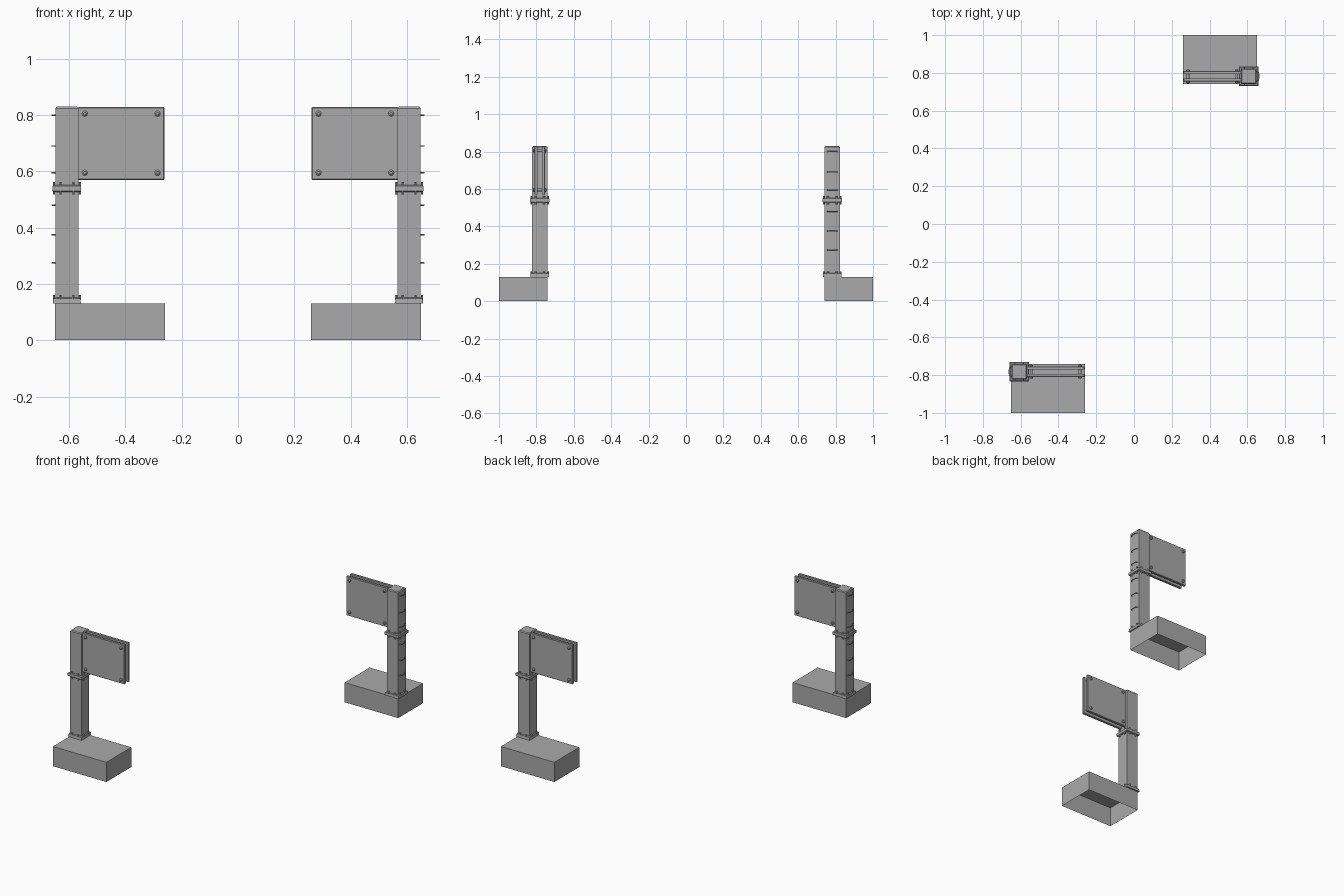
import bpy, bmesh, math
from mathutils import Matrix, Vector

if "Cube" in bpy.data.objects:
    bpy.data.objects.remove(bpy.data.objects["Cube"])

grey = bpy.data.materials.new("concrete_grey")
grey.diffuse_color = (0.4, 0.4, 0.4, 1)
grey.use_nodes = True
grey.node_tree.nodes["Principled BSDF"].inputs["Base Color"].default_value = grey.diffuse_color

PX, PY = 0.608, 0.782   # post centre
HALF = 0.041            # post half width


def finish(name, bm):
    """Make the part and its twin, turned half round the centre."""
    bmesh.ops.recalc_face_normals(bm, faces=bm.faces)
    mesh = bpy.data.meshes.new(name)
    bm.to_mesh(mesh)
    bm.free()
    mesh.materials.append(grey)
    for suffix, turn in (("back", 0), ("front", math.pi)):
        ob = bpy.data.objects.new(f"{name}_{suffix}", mesh)
        ob.rotation_euler.z = turn
        bpy.context.collection.objects.link(ob)


def box(bm, lo, hi):
    lo, hi = Vector(lo), Vector(hi)
    m = Matrix.Translation((lo + hi) / 2) @ Matrix.Diagonal((*(hi - lo), 1))
    return bmesh.ops.create_cube(bm, size=1, matrix=m)["verts"]


def rod(bm, a, b, r1, r2=None, sides=12):
    a, b = Vector(a), Vector(b)
    d = b - a
    m = Matrix.Translation((a + b) / 2) @ d.to_track_quat('Z', 'Y').to_matrix().to_4x4()
    bmesh.ops.create_cone(bm, cap_ends=True, segments=sides, radius1=r1,
                          radius2=r1 if r2 is None else r2, depth=d.length, matrix=m)


def loft(bm, rings):
    """Square rings round the post, given as (half width, z)."""
    loops = [[bm.verts.new((PX + sx * h, PY + sy * h, z))
              for sx, sy in ((-1, -1), (1, -1), (1, 1), (-1, 1))] for h, z in rings]
    for a, b in zip(loops, loops[1:]):
        for i in range(4):
            bm.faces.new((a[i], a[(i + 1) % 4], b[(i + 1) % 4], b[i]))
    bm.faces.new(loops[0][::-1])
    bm.faces.new(loops[-1])


# hollow base, open underneath
bm = bmesh.new()
box(bm, (0.26, 0.741, 0), (0.65, 1.0, 0.13))
bmesh.ops.delete(bm, geom=[f for f in bm.faces if f.calc_center_median().z < 0.01],
                 context='FACES')
finish("base", bm)

# post with a softened top
bm = bmesh.new()
loft(bm, [(HALF, 0.13), (HALF, 0.824), (HALF - 0.005, 0.83)])
finish("post", bm)

# foot collar and middle collar
bm = bmesh.new()
loft(bm, [(0.05, 0.13), (0.048, 0.149), (0.042, 0.151)])
finish("foot_collar", bm)
bm = bmesh.new()
loft(bm, [(0.046, 0.527), (0.051, 0.531), (0.051, 0.548), (0.046, 0.552)])
finish("middle_collar", bm)

# collar bolts, two on each side of the post
bm = bmesh.new()
for side in range(4):
    turn = Matrix.Rotation(side * math.pi / 2, 3, 'Z')
    for along in (-0.023, 0.023):
        p = turn @ Vector((along, 0.0455, 0)) + Vector((PX, PY, 0))
        for z0, z1 in ((0.145, 0.160), (0.517, 0.562)):
            rod(bm, p + Vector((0, 0, z0)), p + Vector((0, 0, z1)), 0.0045, sides=6)
finish("collar_bolts", bm)

# two sign plates with a gap between
for name, s in (("inner_plate", -1), ("outer_plate", 1)):
    bm = bmesh.new()
    y0, y1 = sorted((PY + s * 0.011, PY + s * 0.028))
    box(bm, (0.262, y0, 0.57), (0.568, y1, 0.828))
    bmesh.ops.bevel(bm, geom=bm.edges[:], offset=0.002, segments=1, affect='EDGES')
    finish(name, bm)

# spacers and round bolt heads at the plate corners
bm = bmesh.new()
for x in (0.286, 0.544):
    for z in (0.595, 0.805):
        rod(bm, (x, PY - 0.03, z), (x, PY + 0.03, z), 0.007)
        for s in (-1, 1):
            rod(bm, (x, PY + s * 0.027, z), (x, PY + s * 0.033, z), 0.010)
            rod(bm, (x, PY + s * 0.033, z), (x, PY + s * 0.037, z), 0.010, 0.005)
finish("plate_bolts", bm)

# thin staple rungs up the outer face of the post
bm = bmesh.new()
path = [(0.0, -0.027), (0.011, -0.022), (0.013, -0.012),
        (0.013, 0.012), (0.011, 0.022), (0.0, 0.027)]
for z in (0.275, 0.375, 0.48, 0.595, 0.69, 0.80):
    pts = [(PX + HALF - 0.001 + dx, PY + dy, z) for dx, dy in path]
    for a, b in zip(pts, pts[1:]):
        rod(bm, a, b, 0.0025, sides=6)
finish("rungs", bm)
